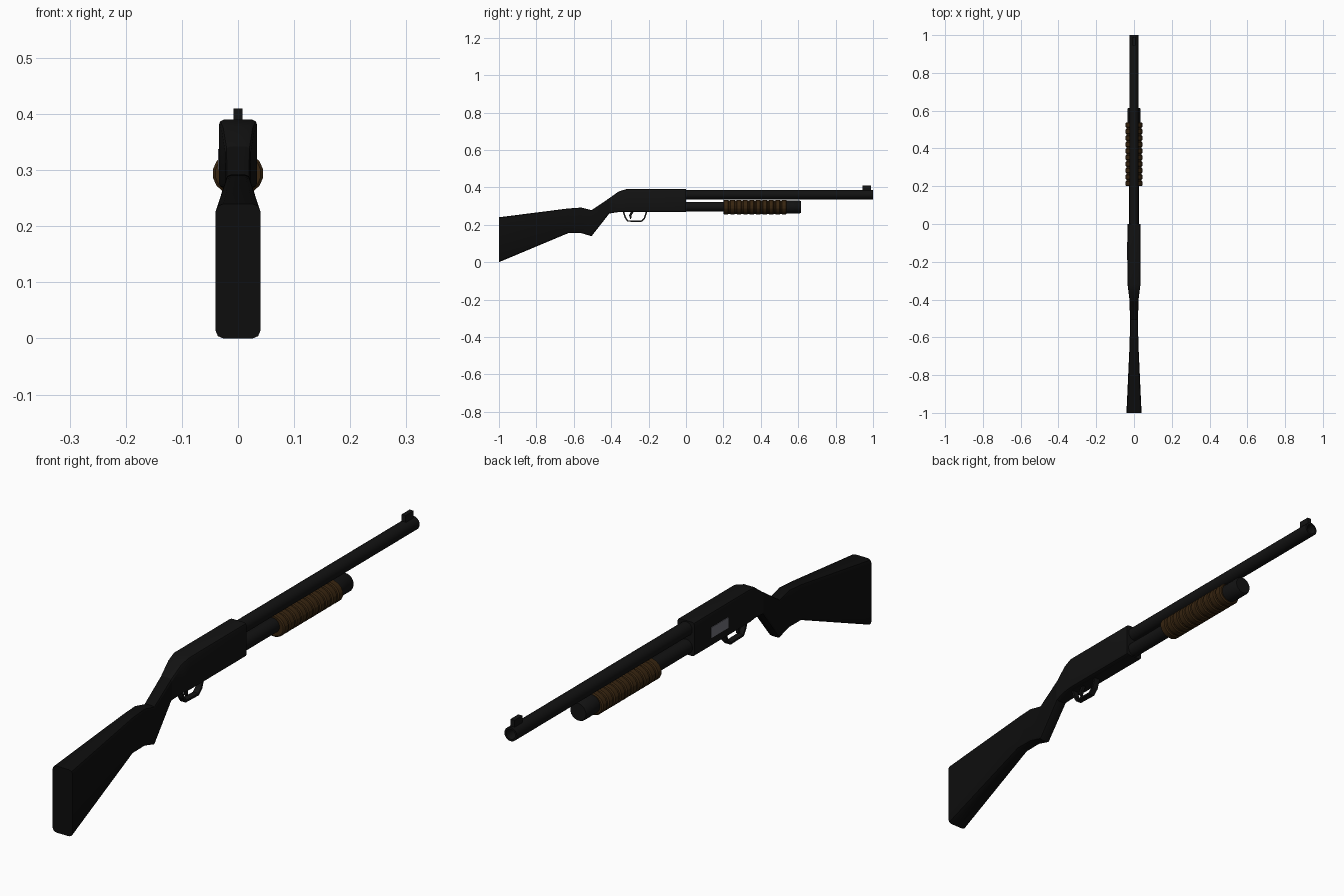
import bpy, bmesh, math
from mathutils import Vector

if "Cube" in bpy.data.objects:
    bpy.data.objects.remove(bpy.data.objects["Cube"])


def material(name, r, g, b, rough=0.6):
    m = bpy.data.materials.new(name)
    m.use_nodes = True
    m.diffuse_color = (r, g, b, 1)
    bsdf = m.node_tree.nodes["Principled BSDF"]
    bsdf.inputs["Base Color"].default_value = (r, g, b, 1)
    bsdf.inputs["Roughness"].default_value = rough
    return m


BLACK = material("matte black", 0.004, 0.004, 0.004)
METAL = material("dark metal", 0.006, 0.006, 0.006)
WOOD = material("brown wood", 0.038, 0.018, 0.005)
STEEL = material("grey steel", 0.17, 0.17, 0.2)


def finish(name, bm, mat, smooth=None):
    bmesh.ops.recalc_face_normals(bm, faces=bm.faces)
    mesh = bpy.data.meshes.new(name)
    bm.to_mesh(mesh)
    bm.free()
    mesh.materials.append(mat)
    ob = bpy.data.objects.new(name, mesh)
    bpy.context.collection.objects.link(ob)
    if smooth:
        bpy.ops.object.select_all(action="DESELECT")
        bpy.context.view_layer.objects.active = ob
        ob.select_set(True)
        bpy.ops.object.shade_smooth_by_angle(angle=math.radians(smooth))
    return ob


def skin(name, rings, mat, smooth=None):
    """Join equal rings of points into a closed tube."""
    bm = bmesh.new()
    loops = [[bm.verts.new(p) for p in ring] for ring in rings]
    n = len(loops[0])
    for a, b in zip(loops, loops[1:]):
        for i in range(n):
            j = (i + 1) % n
            bm.faces.new((a[i], a[j], b[j], b[i]))
    bm.faces.new(loops[0])
    bm.faces.new(loops[-1])
    return finish(name, bm, mat, smooth)


def lathe(name, profile, z, mat, sides=20, wide=1.0, smooth=35):
    """Turn (y, radius) pairs about a lengthwise axis."""
    angles = [2 * math.pi * (i + 0.5) / sides for i in range(sides)]
    rings = [[(r * wide * math.cos(a), y, z + r * math.sin(a)) for a in angles]
             for y, r in profile]
    return skin(name, rings, mat, smooth)


def loft(name, stations, mat):
    """Rounded rectangles at (y, top, bottom, half width, corner)."""
    rings = []
    for y, top, bottom, w, c in stations:
        ring = []
        for sx, sz, start in ((1, 1, 0), (-1, 1, 90), (-1, -1, 180), (1, -1, 270)):
            cz = top - c if sz > 0 else bottom + c
            for step in (0, 45, 90):
                a = math.radians(start + step)
                ring.append((sx * (w - c) + c * math.cos(a), y, cz + c * math.sin(a)))
        rings.append(ring)
    return skin(name, rings, mat, 25)


def box(name, lo, hi, mat):
    bm = bmesh.new()
    bmesh.ops.create_cube(bm, size=1)
    lo, hi = Vector(lo), Vector(hi)
    for v in bm.verts:
        v.co = (lo + hi) / 2 + v.co * (hi - lo)
    return finish(name, bm, mat)


# Receiver with its sloping rear, then grip and flared stock
loft("receiver", [
    (0, 0.39, 0.268, 0.034, 0.009),
    (-0.32, 0.39, 0.268, 0.034, 0.009),
    (-0.36, 0.378, 0.268, 0.029, 0.009),
    (-0.41, 0.342, 0.26, 0.023, 0.009)], METAL)
loft("stock", [
    (-0.41, 0.342, 0.26, 0.023, 0.009),
    (-0.505, 0.278, 0.139, 0.022, 0.009),
    (-0.56, 0.292, 0.155, 0.022, 0.009),
    (-0.63, 0.287, 0.155, 0.023, 0.009),
    (-1, 0.24, 0, 0.04, 0.014)], BLACK)

# Port plate on the right-hand side of the receiver
box("port_plate", (-0.036, -0.19, 0.3), (-0.031, -0.095, 0.338), STEEL)

# Barrel with a shallow bore, and the front sight
lathe("barrel", [(-0.02, 0.025), (1, 0.025), (1, 0.018), (0.94, 0.018)], 0.361, METAL)
box("front_sight", (-0.008, 0.945, 0.38), (0.008, 0.99, 0.41), METAL)

# Magazine tube and end cap
lathe("magazine_tube", [(-0.02, 0.026), (0.56, 0.026)], 0.297, METAL)
lathe("magazine_cap", [(0.535, 0.034), (0.61, 0.034), (0.615, 0.031)], 0.295, METAL)

# Ribbed sliding grip
ribs, start, pitch = 10, 0.2, 0.0345
profile = []
for i in range(ribs):
    y = start + i * pitch
    profile += [(y, 0.036), (y + 0.004, 0.04), (y + 0.024, 0.04), (y + 0.028, 0.036)]
lathe("sliding_grip", profile, 0.294, WOOD, sides=16, wide=1.14, smooth=25)

# Trigger guard: a bent strip given thickness
path = [(-0.335, 0.272), (-0.325, 0.24), (-0.312, 0.22), (-0.24, 0.218),
        (-0.222, 0.235), (-0.21, 0.272)]
bm = bmesh.new()
pairs = [[bm.verts.new((x, y, z)) for x in (-0.011, 0.011)] for y, z in path]
for a, b in zip(pairs, pairs[1:]):
    bm.faces.new((a[0], a[1], b[1], b[0]))
guard = finish("trigger_guard", bm, METAL)
solid = guard.modifiers.new("thickness", "SOLIDIFY")
solid.thickness = 0.008
solid.offset = 0

# Curved trigger
trigger = [(-0.285, 0.272, 0.008), (-0.298, 0.25, 0.006), (-0.296, 0.232, 0.003)]
skin("trigger", [[(sx * 0.005, y + sy * d, z) for sx, sy in
                  ((-1, -1), (1, -1), (1, 1), (-1, 1))] for y, z, d in trigger], METAL)
